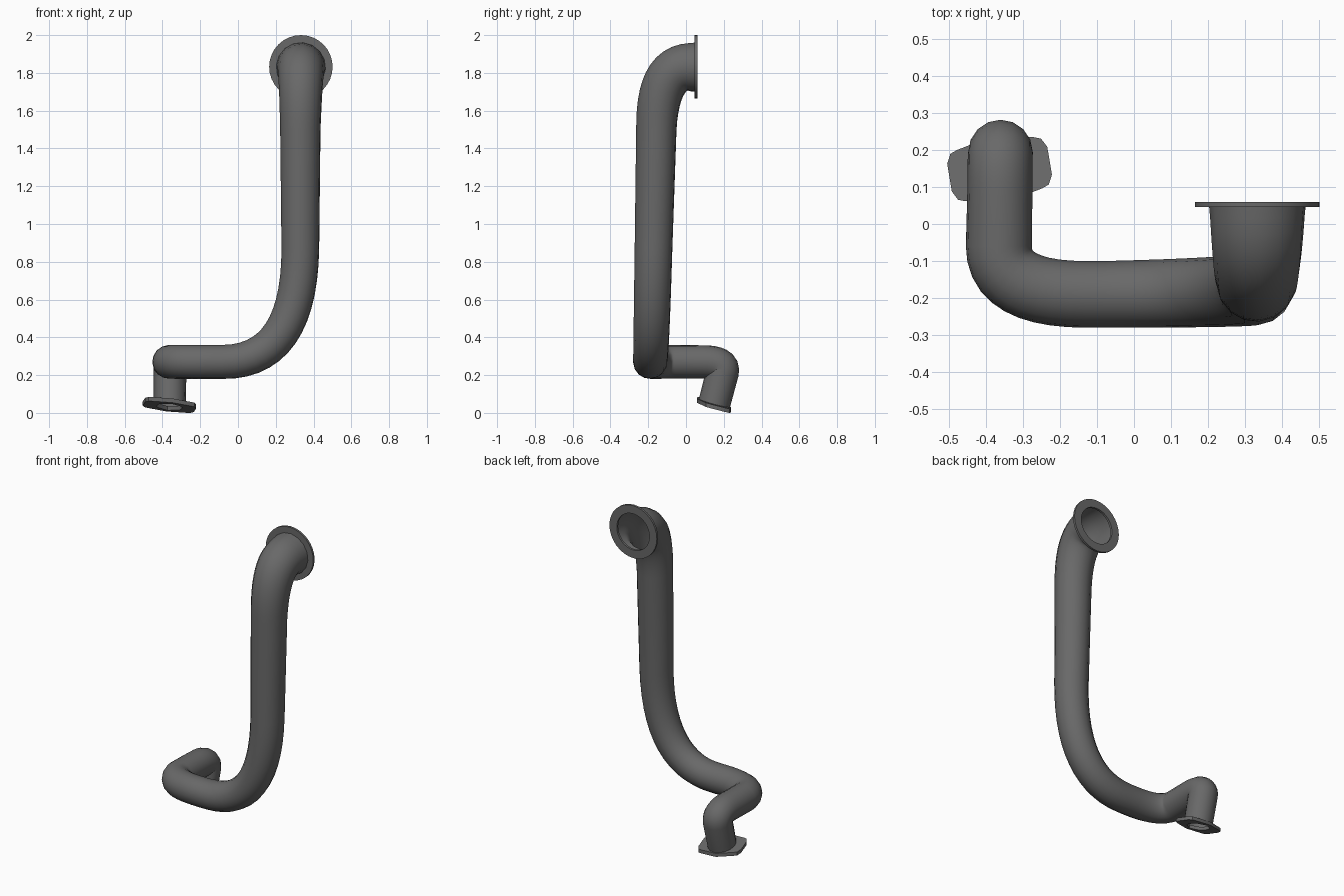
import bpy, bmesh, math
from mathutils import Vector, Matrix

if "Cube" in bpy.data.objects:
    bpy.data.objects.remove(bpy.data.objects["Cube"])

metal = bpy.data.materials.new("dark grey metal")
metal.diffuse_color = (0.14, 0.14, 0.14, 1)
metal.use_nodes = True
metal.node_tree.nodes["Principled BSDF"].inputs["Base Color"].default_value = metal.diffuse_color


def finish(bm, name, angle=40):
    bmesh.ops.recalc_face_normals(bm, faces=bm.faces)
    me = bpy.data.meshes.new(name)
    bm.to_mesh(me)
    bm.free()
    me.materials.append(metal)
    ob = bpy.data.objects.new(name, me)
    bpy.context.collection.objects.link(ob)
    bpy.ops.object.select_all(action='DESELECT')
    ob.select_set(True)
    bpy.context.view_layer.objects.active = ob
    bpy.ops.object.shade_smooth_by_angle(angle=math.radians(angle))
    return ob


def sweep(path, name, sides=16):
    """Open tube along (point, radius) pairs, without twist."""
    bm = bmesh.new()
    pts = [p for p, r in path]
    n = len(pts)
    side = Vector((1, 0, 0))
    prev, first = None, None
    for i, (p, r) in enumerate(path):
        t = (pts[min(i + 1, n - 1)] - pts[max(i - 1, 0)]).normalized()
        if prev is None:
            side = (side - t * side.dot(t)).normalized()
        else:
            side = prev_t.rotation_difference(t) @ side
            side = (side - t * side.dot(t)).normalized()
        up = t.cross(side)
        ring = []
        for k in range(sides):
            a = 2 * math.pi * k / sides
            ring.append(bm.verts.new(p + r * (math.cos(a) * side + math.sin(a) * up)))
        if prev:
            for k in range(sides):
                j = (k + 1) % sides
                bm.faces.new((prev[k], prev[j], ring[j], ring[k]))
        prev, prev_t = ring, t
    return finish(bm, name, 60)


def flange(outline, hole, place, name):
    """Plate with a round hole; place(u, v, top) gives each position."""
    bm = bmesh.new()
    loops = []
    for top in (0, 1):
        loops.append([bm.verts.new(place(u, v, top)) for u, v in outline])
        inner = []
        for u, v in outline:
            s = hole / math.hypot(u, v)
            inner.append(bm.verts.new(place(u * s, v * s, top)))
        loops.append(inner)
    ob, ib, ot, it = loops
    n = len(outline)
    for a, b in ((ob, ib), (ot, it), (ob, ot), (ib, it)):
        for k in range(n):
            j = (k + 1) % n
            bm.faces.new((a[k], a[j], b[j], b[k]))
    return finish(bm, name)


# Pipe: straight runs joined by curved bends (start, corner, end, radii, steps)
bends = [
    ((-.36, .09 + .103, .215), (-.362, .207, .27), (-.362, .09, .27), .087, .088, 8),
    ((-.365, -.06, .27), (-.365, -.19, .27), (-.13, -.19, .27), .089, .09, 10),
    ((-.08, -.19, .27), (.325, -.185, .27), (.33, -.172, .87), .09, .1, 14),
    ((.33, -.157, 1.5), (.333, -.15, 1.83), (.333, .02, 1.83), .107, .128, 12),
]
path = [(Vector((-.361, .149, .045)), .085)]
for a, c, b, r0, r1, steps in bends:
    a, c, b = Vector(a), Vector(c), Vector(b)
    for i in range(steps + 1):
        t = i / steps
        p = a * (1 - t) ** 2 + c * 2 * t * (1 - t) + b * t * t
        path.append((p, r0 + (r1 - r0) * t))
path.append((Vector((.333, .05, 1.83)), .131))
sweep(path, "bent_pipe")

# Round flange at the top opening
circle = [(.168 * math.cos(2 * math.pi * k / 32), .168 * math.sin(2 * math.pi * k / 32))
          for k in range(32)]
flange(circle, .116, lambda u, v, top: Vector((.333 + u, .046 + .014 * top, 1.832 + v)),
       "upper_flange")

# Tilted bolt plate at the lower end
quarter = [(.137, .038), (.124, .063), (.105, .07)]
half = quarter + [(0, .092)] + [(-u, v) for u, v in reversed(quarter)]
outline = half + [(-u, -v) for u, v in half]
turn = Matrix.Rotation(math.radians(9.5), 2)


def tilted(u, v, top):
    d = turn @ Vector((u, v))
    return Vector((-.363 + d.x, .148 + d.y, .031 + .022 * top - .08 * d.x - .27 * d.y))


flange(outline, .068, tilted, "lower_flange")
